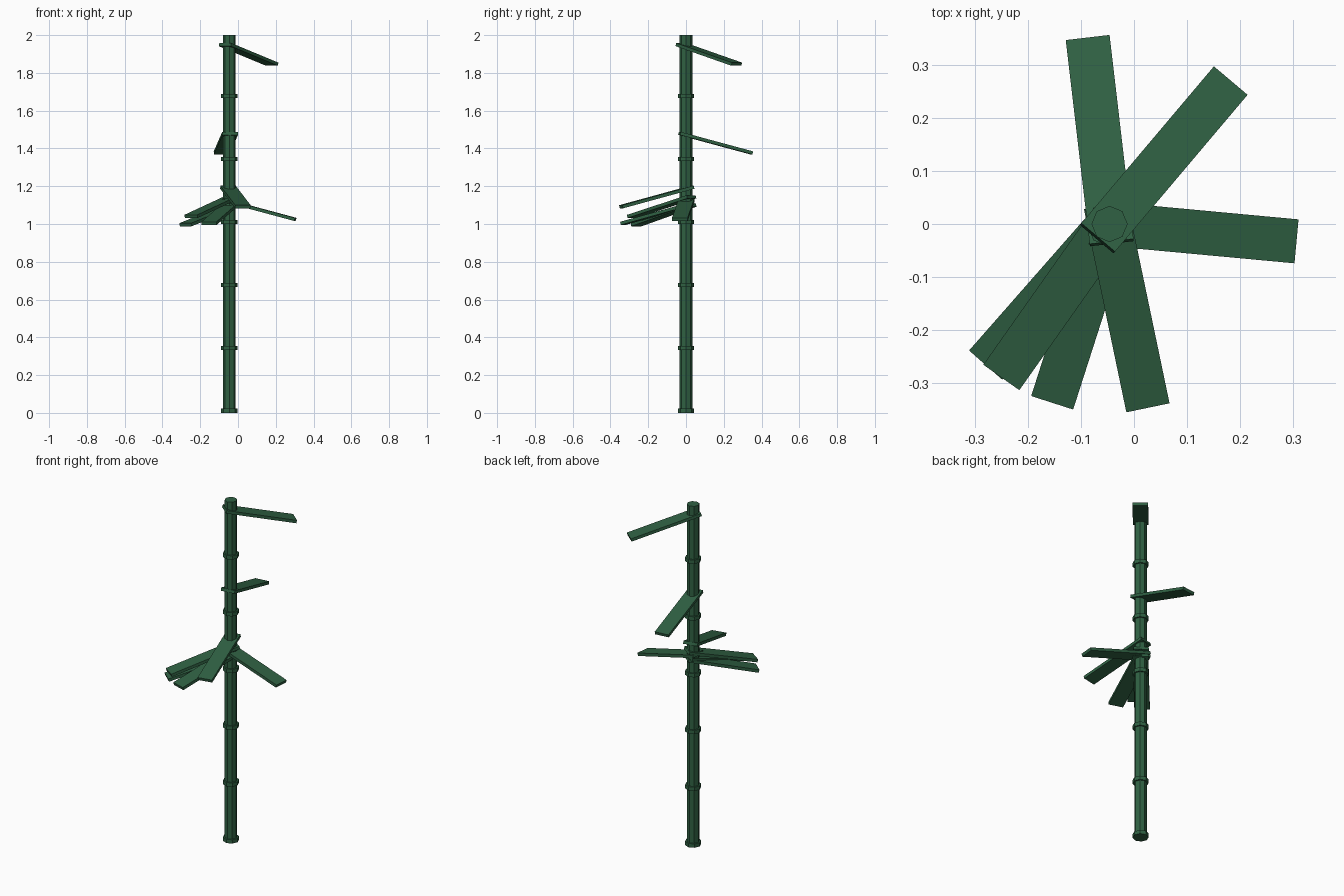
import bpy, bmesh, math
from mathutils import Matrix

if "Cube" in bpy.data.objects:
    bpy.data.objects.remove(bpy.data.objects["Cube"])

green = bpy.data.materials.new("bamboo green")
green.diffuse_color = (0.029, 0.119, 0.056, 1)
green.use_nodes = True
green.node_tree.nodes["Principled BSDF"].inputs["Base Color"].default_value = green.diffuse_color

PX = -0.046          # stalk axis in x
SEG = 2.0 / 6        # height of one stalk section


def finish(bm, name):
    me = bpy.data.meshes.new(name)
    bm.to_mesh(me)
    bm.free()
    me.materials.append(green)
    ob = bpy.data.objects.new(name, me)
    bpy.context.collection.objects.link(ob)
    return ob


def prism(name, r1, r2, z0, z1):
    bm = bmesh.new()
    bmesh.ops.create_cone(bm, cap_ends=True, segments=8, radius1=r1, radius2=r2, depth=z1 - z0,
                          matrix=Matrix.Translation((PX, 0, (z0 + z1) / 2)))
    return finish(bm, name)


# stalk sections, each with a joint ring at its foot
for i in range(6):
    prism(f"stalk_section_{i + 1}", 0.034, 0.034, i * SEG, (i + 1) * SEG)
    prism(f"joint_ring_{i + 1}", 0.043, 0.043, i * SEG, i * SEG + 0.022)

# drooping flat leaves: (compass angle, height of leaf centre)
leaves = [(49.8, 1.898), (96.7, 1.428), (-5.3, 1.076), (-78.2, 1.143),
          (-107.8, 1.055), (-125.2, 1.092), (-131.3, 1.048)]
for n, (ang, z) in enumerate(leaves):
    bm = bmesh.new()
    m = (Matrix.Translation((PX, 0, z)) @ Matrix.Rotation(math.radians(ang), 4, 'Z')
         @ Matrix.Translation((0.158, 0, 0)) @ Matrix.Rotation(math.radians(15), 4, 'Y')
         @ Matrix.Diagonal((0.40, 0.083, 0.017, 1)))
    bmesh.ops.create_cube(bm, size=1, matrix=m)
    finish(bm, f"leaf_{n + 1}")
